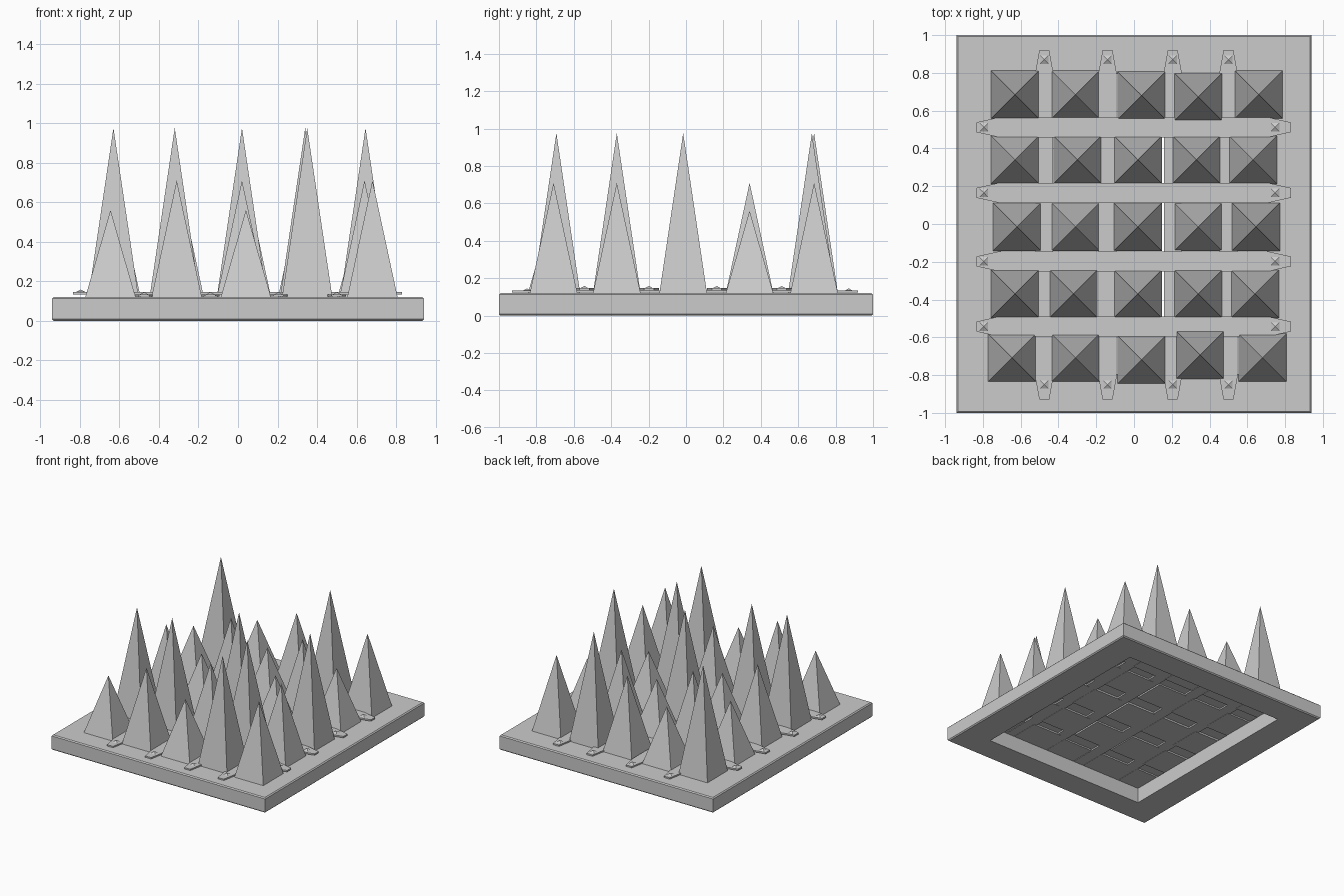
import bpy, bmesh

if "Cube" in bpy.data.objects:
    bpy.data.objects.remove(bpy.data.objects["Cube"])

TOP = 0.12


def make(name, bm):
    bmesh.ops.recalc_face_normals(bm, faces=bm.faces)
    me = bpy.data.meshes.new(name)
    bm.to_mesh(me)
    bm.free()
    ob = bpy.data.objects.new(name, me)
    bpy.context.collection.objects.link(ob)
    return ob


def pyramid(bm, x, y, z, half, top):
    base = [bm.verts.new((x + sx * half, y + sy * half, z))
            for sx, sy in ((-1, -1), (1, -1), (1, 1), (-1, 1))]
    apex = bm.verts.new((x, y, top))
    bm.faces.new(base[::-1])
    for i in range(4):
        bm.faces.new((base[i], base[(i + 1) % 4], apex))


def slab(bm, pts, z0, z1):
    lo = [bm.verts.new((x, y, z0)) for x, y in pts]
    hi = [bm.verts.new((x, y, z1)) for x, y in pts]
    bm.faces.new(lo[::-1])
    bm.faces.new(hi)
    n = len(pts)
    for i in range(n):
        j = (i + 1) % n
        bm.faces.new((lo[i], lo[j], hi[j], hi[i]))


# base frame with open middle
def ring(bm, hx, hy, z):
    return [bm.verts.new(p) for p in
            ((-hx, -hy, z), (hx, -hy, z), (hx, hy, z), (-hx, hy, z))]


bm = bmesh.new()
loops = [ring(bm, 0.932, 0.992, 0), ring(bm, 0.94, 1.0, 0.008),
         ring(bm, 0.94, 1.0, TOP - 0.008), ring(bm, 0.932, 0.992, TOP),
         ring(bm, 0.705, 0.795, TOP), ring(bm, 0.705, 0.795, 0)]
for k in range(6):
    a, b = loops[k], loops[(k + 1) % 6]
    for i in range(4):
        j = (i + 1) % 4
        bm.faces.new((a[i], a[j], b[j], b[i]))
make("base_frame", bm)

# spikes: three heights, slightly uneven grid, rows from back to front
HEIGHT = {"T": 0.975, "M": 0.71, "S": 0.56}
ROWS = [("TSMTM", 0.685, (-.63, -.31, .04, .34, .66), (0, 0, -.005, -.012, 0)),
        ("SMSMS", 0.34, (-.63, -.30, .02, .33, .63), (0,) * 5),
        ("MSTST", -0.015, (-.62, -.31, .02, .34, .645), (0,) * 5),
        ("TTMTM", -0.37, (-.63, -.32, .02, .34, .64), (0,) * 5),
        ("SMSTM", -0.708, (-.645, -.31, .04, .35, .68), (0, 0, -.01, .015, 0))]
for r, (kinds, y, xs, dys) in enumerate(ROWS):
    for c, (k, x, dy) in enumerate(zip(kinds, xs, dys)):
        bm = bmesh.new()
        pyramid(bm, x, y + dy, TOP, 0.127, HEIGHT[k])
        make(f"spike_{r + 1}_{c + 1}", bm)


# straps with tapered ends and a small stud near each end
def strap(name, along_x, centre, end_lo, end_hi, half, tip, taper, z, thick, studs):
    pts = [(end_lo, -tip), (end_lo + taper, -half), (end_hi - taper, -half),
           (end_hi, -tip), (end_hi, tip), (end_hi - taper, half),
           (end_lo + taper, half), (end_lo, tip)]
    place = (lambda u, v: (u, centre + v)) if along_x else (lambda u, v: (centre + v, u))
    bm = bmesh.new()
    slab(bm, [place(u, v) for u, v in pts], z, z + thick)
    for u in studs:
        sx, sy = place(u, 0)
        pyramid(bm, sx, sy, z + thick - 0.001, 0.024, z + thick + 0.012)
    make(name, bm)


for i, x in enumerate((-0.475, -0.14, 0.205, 0.50)):
    strap(f"lower_strap_{i + 1}", False, x, -0.93, 0.92, 0.047, 0.026, 0.115,
          TOP + 0.002, 0.011, (-0.85, 0.87))
for i, y in enumerate((0.512, 0.165, -0.198, -0.543)):
    strap(f"upper_strap_{i + 1}", True, y, -0.835, 0.83, 0.053, 0.026, 0.12,
          TOP + 0.014, 0.012, (-0.795, 0.747))
